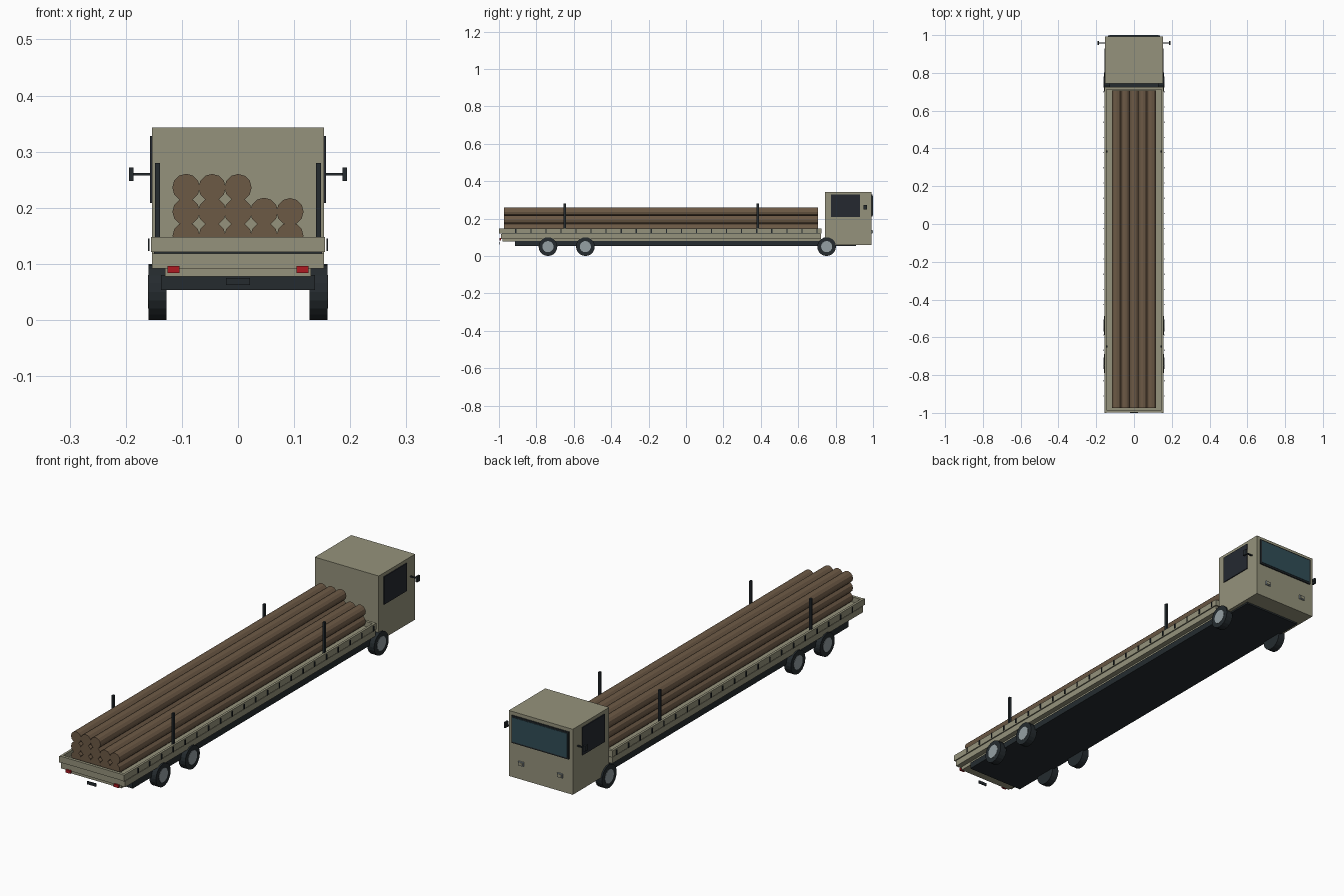
import bpy, math, random
from mathutils import Matrix

if "Cube" in bpy.data.objects:
    bpy.data.objects.remove(bpy.data.objects["Cube"])
random.seed(4)

def mat(name, c):
    m = bpy.data.materials.new(name)
    m.diffuse_color = (*c, 1)
    m.use_nodes = True
    m.node_tree.nodes["Principled BSDF"].inputs["Base Color"].default_value = m.diffuse_color
    return m

PAINT = mat("khaki_paint", (0.30, 0.29, 0.20))
DARK = mat("dark_metal", (0.018, 0.024, 0.028))
GLASS = mat("side_glass", (0.018, 0.022, 0.03))
TEAL = mat("windscreen_glass", (0.03, 0.075, 0.095))
WOOD = mat("log_wood", (0.15, 0.10, 0.06))
RED = mat("red_lens", (0.42, 0.01, 0.015))
HUB = mat("hub_metal", (0.30, 0.35, 0.37))

def box(name, x, y, z, m):
    """Box from (min, max) ranges."""
    bpy.ops.mesh.primitive_cube_add(size=1)
    o = bpy.context.object
    o.name = name
    o.data.transform(Matrix.Diagonal((x[1]-x[0], y[1]-y[0], z[1]-z[0], 1)))
    o.location = [(a + b) / 2 for a, b in (x, y, z)]
    o.data.materials.append(m)
    return o

def pair(name, x, y, z, m):
    """The same box on both sides of the truck."""
    box(name + "_right", x, y, z, m)
    box(name + "_left", (-x[1], -x[0]), y, z, m)

def cyl(name, loc, r, length, axis, sides, m):
    bpy.ops.mesh.primitive_cylinder_add(vertices=sides, radius=r, depth=length)
    o = bpy.context.object
    o.name = name
    o.data.transform(Matrix.Rotation(math.pi / 2, 4, axis))
    o.location = loc
    o.data.materials.append(m)
    return o

# chassis and load bed
box("chassis", (-.137, .137), (-.915, .91), (.053, .08), DARK)
box("subframe", (-.13, .13), (-.98, .72), (.077, .095), PAINT)
box("bed_beam", (-.153, .153), (-.99, .722), (.092, .118), PAINT)
box("bed_gap", (-.15, .15), (-.985, .72), (.117, .122), DARK)
box("bed_floor", (-.153, .153), (-.99, .722), (.121, .126), PAINT)
pair("bed_side", (.145, .155), (-1, .724), (.121, .148), PAINT)
box("bed_tailboard", (-.155, .155), (-.998, -.985), (.121, .148), PAINT)
box("bed_headboard", (-.155, .155), (.712, .724), (.121, .148), PAINT)

# ribs along the bed sides
for i in range(21):
    y = -.91 + i * .0805
    pair(f"bed_rib_{i}", (.158, .1605), (y - .003, y + .003), (.123, .145), DARK)

# stakes
for i, y in enumerate((-.648, .384)):
    pair(f"stake_{i}", (.139, .148), (y - .006, y + .006), (.121, .28), DARK)

# logs: two full rows and three on top
for row, count in enumerate((5, 5, 3)):
    for c in range(count):
        cyl(f"log_{row}_{c}", (-.0925 + .0463 * c, -.134, .15 + .043 * row),
            .0245 + random.uniform(-.0006, .0006), 1.68, 'X', 12, WOOD)

# wheels
for i, y in enumerate((-.738, -.538, .752)):
    for s, side in ((1, "right"), (-1, "left")):
        cyl(f"tyre_{i}_{side}", (s * .1435, y, .05), .05, .032, 'Y', 20, DARK)
        cyl(f"hub_{i}_{side}", (s * .1445, y, .05), .03, .0325, 'Y', 16, HUB)

# cab
box("cab", (-.153, .153), (.743, .992), (.06, .343), PAINT)
pair("side_window", (.15, .157), (.776, .93), (.208, .328), GLASS)
box("windscreen_frame", (-.137, .137), (.99, .998), (.21, .328), DARK)
box("windscreen", (-.131, .131), (.99, 1), (.217, .322), TEAL)
pair("headlight", (.08, .106), (.99, .997), (.12, .138), HUB)
pair("headlight_lens", (.084, .102), (.99, .999), (.123, .135), PAINT)
pair("mirror_arm", (.15, .188), (.956, .962), (.257, .262), DARK)
pair("mirror", (.186, .194), (.948, .968), (.248, .272), DARK)

# rear lights and number plate
pair("tail_light", (.104, .126), (-.998, -.99), (.084, .096), RED)
box("rear_plate", (-.021, .021), (-1, -.996), (.062, .075), DARK)
